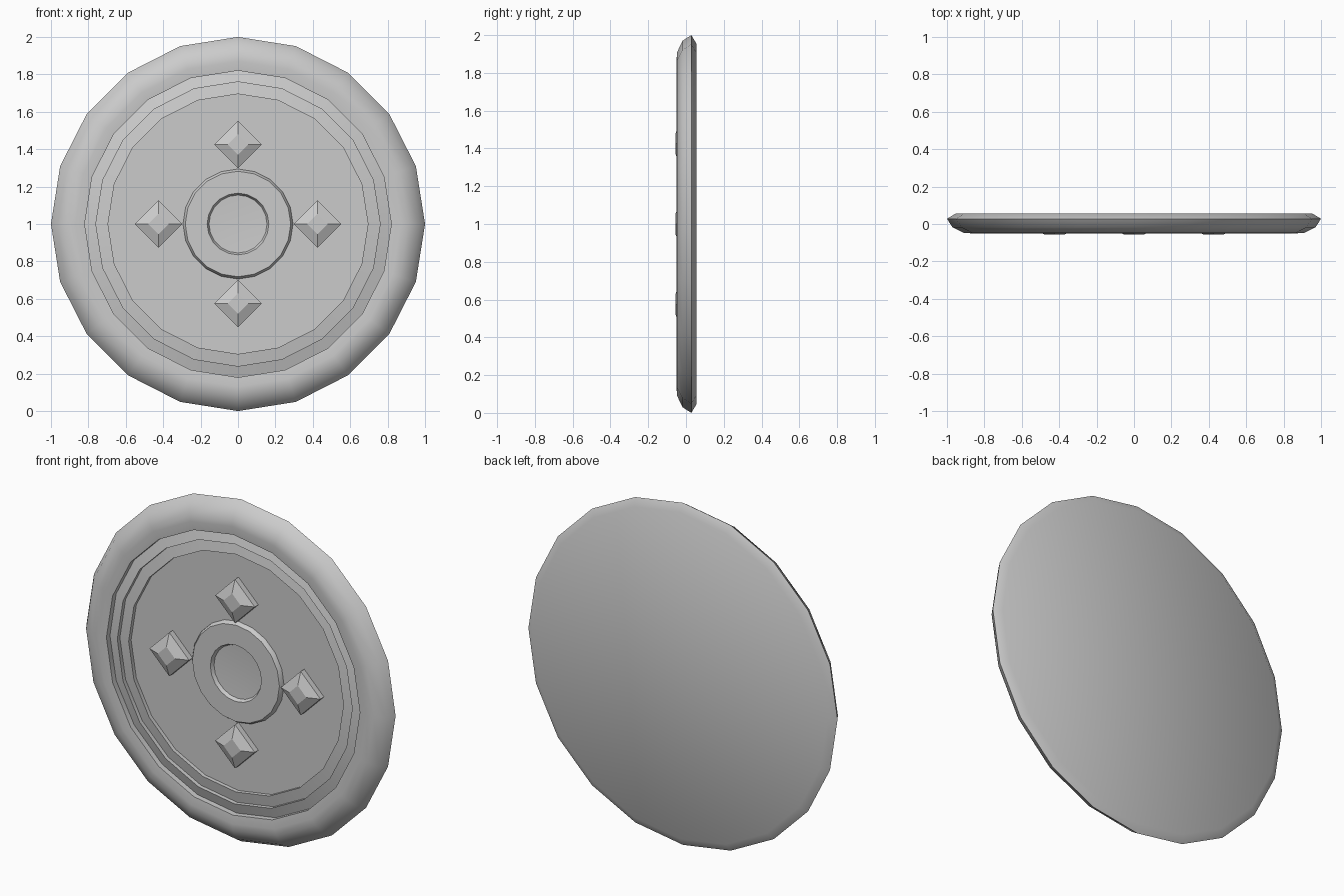
import bpy, bmesh, math
from mathutils import Matrix

if "Cube" in bpy.data.objects:
    bpy.data.objects.remove(bpy.data.objects["Cube"])


def make_object(name, bm, smooth_angle=None):
    bmesh.ops.remove_doubles(bm, verts=bm.verts, dist=1e-5)
    bmesh.ops.recalc_face_normals(bm, faces=bm.faces)
    mesh = bpy.data.meshes.new(name)
    bm.to_mesh(mesh)
    bm.free()
    ob = bpy.data.objects.new(name, mesh)
    bpy.context.collection.objects.link(ob)
    ob.location.z = 1.0
    if smooth_angle:
        bpy.ops.object.select_all(action='DESELECT')
        ob.select_set(True)
        bpy.context.view_layer.objects.active = ob
        bpy.ops.object.shade_smooth_by_angle(angle=math.radians(smooth_angle))
    return ob


def add_rings(bm, profile, sides, spin=0.0, cap_start=True, cap_end=True):
    """Skin a (radius, y) profile around the y axis."""
    rings = []
    for r, y in profile:
        angles = [spin + 2 * math.pi * i / sides for i in range(sides)]
        rings.append([bm.verts.new((r * math.cos(a), y, r * math.sin(a))) for a in angles])
    for a, b in zip(rings, rings[1:]):
        for i in range(sides):
            j = (i + 1) % sides
            bm.faces.new((a[i], a[j], b[j], b[i]))
    if cap_start:
        bm.faces.new(rings[0])
    if cap_end:
        bm.faces.new(rings[-1])
    return [v for ring in rings for v in ring]


# Disc: flat back, rounded rim, two terraced steps, recessed floor
bm = bmesh.new()
add_rings(bm, [(0.955, 0.055), (1.0, 0.028), (0.97, -0.018), (0.91, -0.047),
               (0.87, -0.05), (0.82, -0.045),
               (0.82, -0.012), (0.76, -0.03),
               (0.76, -0.006), (0.695, -0.018),
               (0.695, 0.005)], 20)
make_object("shield_disc", bm, 40)

# Central boss with a shallow round socket
bm = bmesh.new()
add_rings(bm, [(0.295, 0.008), (0.292, -0.006), (0.282, -0.02), (0.165, -0.02),
               (0.155, 0.0), (0.08, 0.004)], 20, cap_start=False)
make_object("centre_boss", bm, 30)

# Four diamond studs with chamfered tops
for k in range(4):
    angle = k * math.pi / 2
    bm = bmesh.new()
    verts = add_rings(bm, [(0.128, 0.008), (0.128, -0.028), (0.055, -0.055)], 4,
                      cap_start=False)
    offset = (0.425 * math.cos(angle), 0, 0.425 * math.sin(angle))
    bmesh.ops.transform(bm, matrix=Matrix.Translation(offset), verts=verts)
    make_object(f"diamond_stud_{k + 1}", bm)
